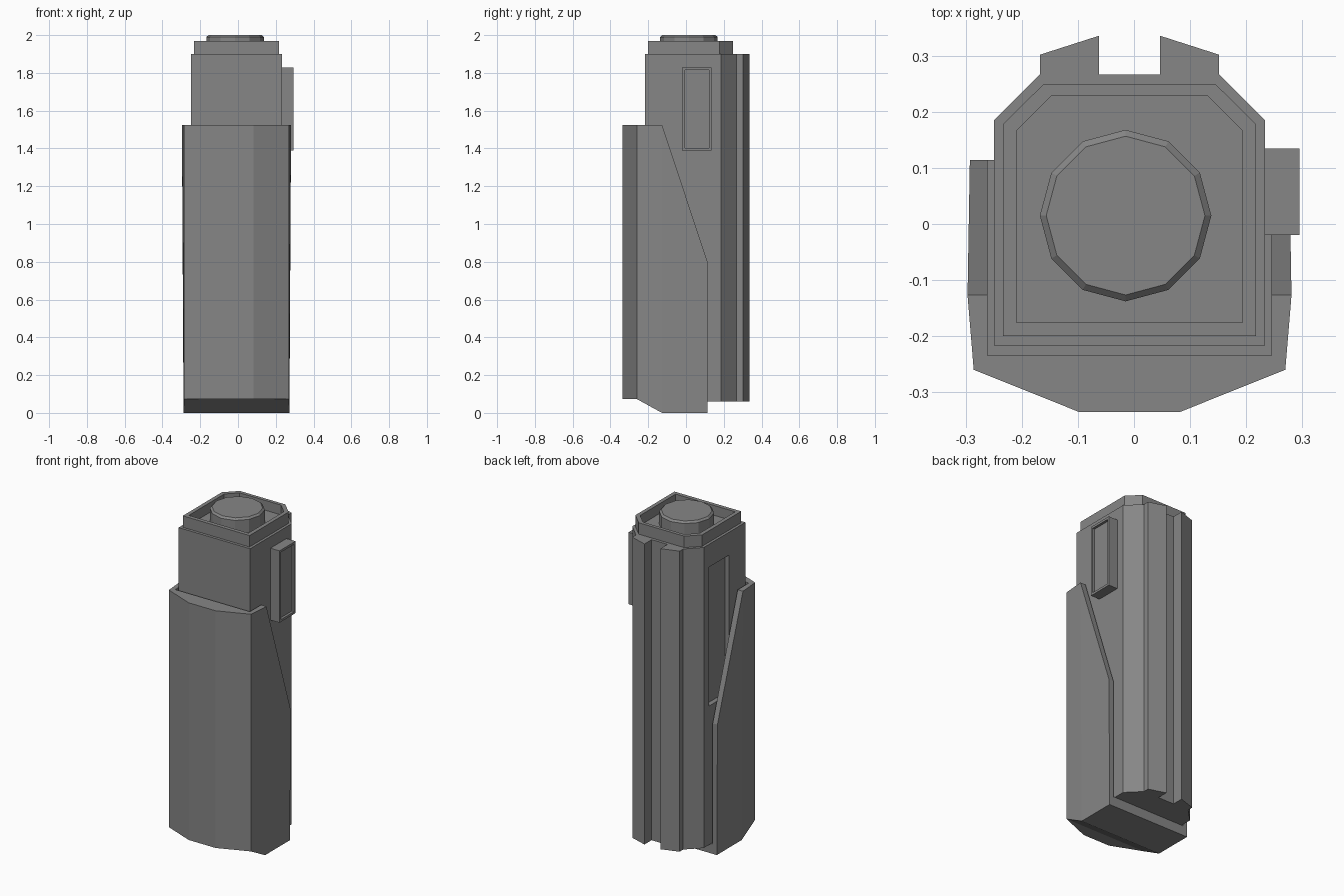
import bpy, bmesh
from mathutils import Vector

if "Cube" in bpy.data.objects:
    bpy.data.objects.remove(bpy.data.objects["Cube"], do_unlink=True)

CX = -0.008          # shared centre line of the mirrored outlines

grey = bpy.data.materials.new("plain grey")
grey.use_nodes = True
grey.diffuse_color = (0.24, 0.24, 0.24, 1)
grey.node_tree.nodes["Principled BSDF"].inputs["Base Color"].default_value = (0.24, 0.24, 0.24, 1)


def finish(name, bm):
    bmesh.ops.recalc_face_normals(bm, faces=bm.faces)
    mesh = bpy.data.meshes.new(name)
    bm.to_mesh(mesh)
    bm.free()
    mesh.materials.append(grey)
    obj = bpy.data.objects.new(name, mesh)
    bpy.context.scene.collection.objects.link(obj)
    return obj


def extrude(name, points, offset):
    """Closed outline of 3D points swept along an offset."""
    bm = bmesh.new()
    face = bm.faces.new([bm.verts.new(p) for p in points])
    swept = bmesh.ops.extrude_face_region(bm, geom=[face])["geom"]
    bmesh.ops.translate(bm, vec=Vector(offset),
                        verts=[v for v in swept if isinstance(v, bmesh.types.BMVert)])
    return finish(name, bm)


def prism(name, half, z0, z1):
    """Outline given for +x, mirrored about the centre line, raised in z."""
    full = [(CX + x, y, z0) for x, y in half] + [(CX - x, y, z0) for x, y in reversed(half)]
    return extrude(name, full, (0, 0, z1 - z0))


def box(name, x, y, z):
    points = [(x[0], y[0], z[0]), (x[1], y[0], z[0]), (x[1], y[1], z[0]), (x[0], y[1], z[0])]
    return extrude(name, points, (0, 0, z[1] - z[0]))


def cut(obj, tool, operation="DIFFERENCE"):
    mod = obj.modifiers.new("cut", "BOOLEAN")
    mod.operation, mod.solver, mod.object = operation, "EXACT", tool
    bpy.context.view_layer.objects.active = obj
    bpy.ops.object.modifier_apply(modifier=mod.name)
    bpy.data.objects.remove(tool, do_unlink=True)


# Main body with chamfered back corners and two back rails
body = prism("body", [(0.242, -0.217), (0.242, 0.185), (0.16, 0.267), (0.16, 0.302),
                      (0.054, 0.336), (0.054, 0.267)], 0.06, 1.9)
cut(body, box("slot_cutter", (-0.4, -0.222), (-0.06, 0.135), (0.91, 1.76)))

# Raised rim around the sunken top
rim = prism("top_rim", [(0.226, -0.2), (0.226, 0.178), (0.154, 0.249)], 1.9, 1.97)
cut(rim, prism("rim_cutter", [(0.202, -0.176), (0.202, 0.166), (0.14, 0.228)], 1.91, 2.1))

# Twelve-sided button with a bevelled top edge
bm = bmesh.new()
bmesh.ops.create_cone(bm, cap_ends=True, segments=12, radius1=0.153, radius2=0.153, depth=0.1)
top_edges = [e for e in bm.edges if all(v.co.z > 0 for v in e.verts)]
bmesh.ops.bevel(bm, geom=top_edges, offset=0.011, segments=1, affect="EDGES")
button = finish("top_button", bm)
button.location = (-0.015, 0.015, 1.95)

# Front sleeve: faceted outline, slightly narrower at the foot
sleeve = prism("front_sleeve", [(0.091, -0.335), (0.278, -0.26), (0.289, -0.127),
                                (0.289, 0.114)], 0, 1.525)
for v in sleeve.data.vertices:
    if v.co.z < 0.1 and v.co.y > -0.2:
        v.co.x = CX + (v.co.x - CX) * 0.97
side = [(-0.4, 0.073), (-0.26, 0.073), (-0.127, 0), (-0.127, -0.1), (0.2, -0.1),
        (0.2, 0.8), (0.114, 0.8), (-0.127, 1.525), (-0.127, 1.7), (-0.4, 1.7)]
cut(sleeve, extrude("side_profile", [(-0.5, y, z) for y, z in side], (1, 0, 0)), "INTERSECT")
cut(sleeve, prism("sleeve_cutter", [(0.253, -0.235), (0.253, 0.3)], 0.06, 1.8))

# Side plate with a sunken panel
plate = box("side_plate", (0.23, 0.295), (-0.02, 0.135), (1.388, 1.828))
cut(plate, box("panel_cutter", (0.28, 0.4), (-0.006, 0.121), (1.402, 1.814)))
